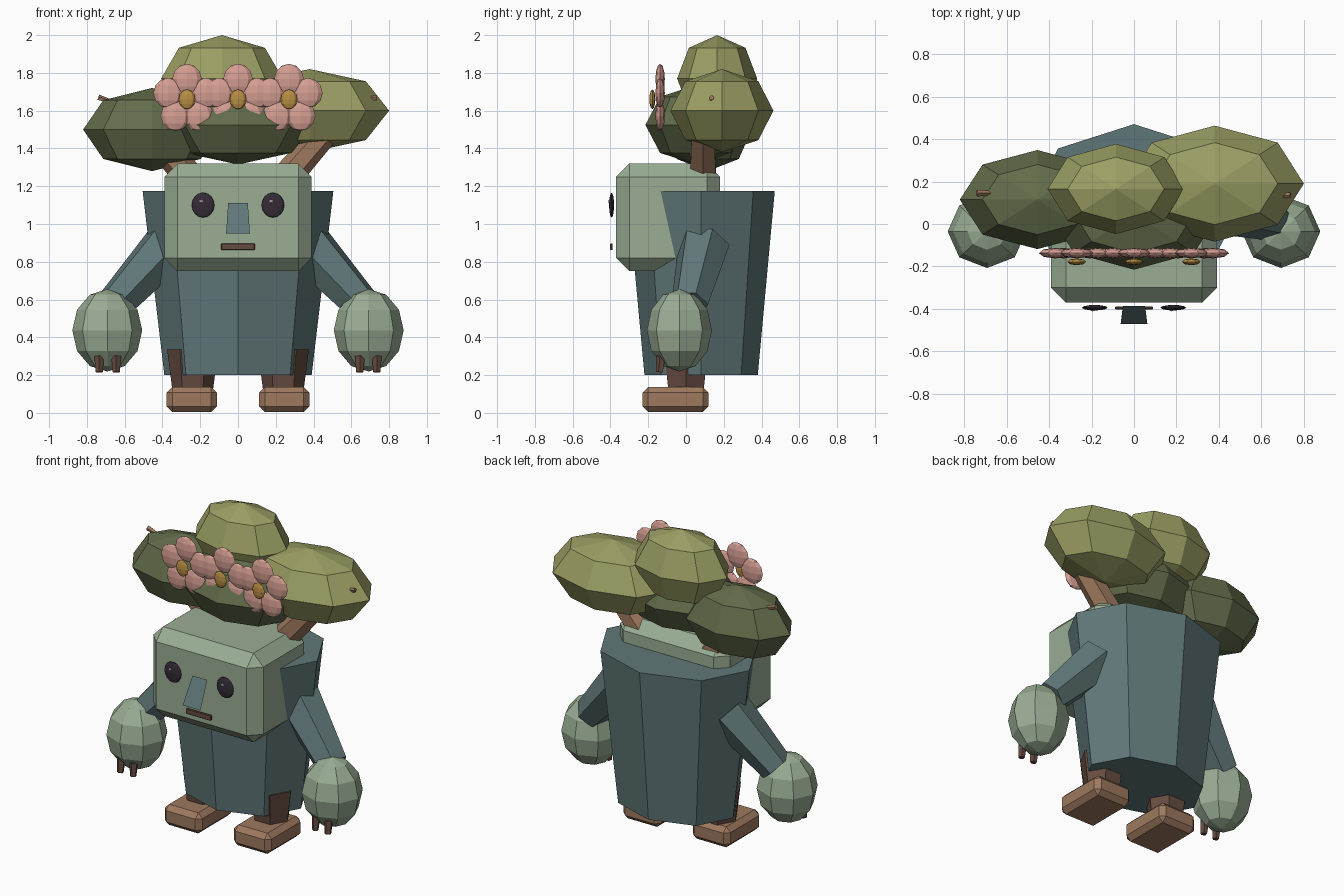
import bpy, bmesh, math
from mathutils import Vector, Matrix

if "Cube" in bpy.data.objects:
    bpy.data.objects.remove(bpy.data.objects["Cube"])


def mat(name, r, g, b):
    m = bpy.data.materials.new(name)
    lin = [((c / 255 + 0.055) / 1.055) ** 2.4 for c in (r, g, b)]
    m.diffuse_color = (*lin, 1)
    m.use_nodes = True
    m.node_tree.nodes["Principled BSDF"].inputs["Base Color"].default_value = m.diffuse_color
    return m


SKIN = mat("pale_sage", 154, 173, 148)
COAT = mat("slate_teal", 96, 119, 120)
LEAF_DARK = mat("dark_moss", 98, 108, 74)
LEAF_LIGHT = mat("light_olive", 156, 159, 100)
WOOD = mat("wood_brown", 158, 121, 94)
BARK = mat("dark_bark", 102, 76, 65)
PETAL = mat("petal_pink", 214, 159, 147)
GOLD = mat("gold", 184, 142, 68)
EYE = mat("eye_black", 52, 43, 54)
GLINT = mat("eye_glint", 170, 165, 170)


def finish(bm, name, material):
    bmesh.ops.recalc_face_normals(bm, faces=bm.faces[:])
    me = bpy.data.meshes.new(name)
    bm.to_mesh(me)
    bm.free()
    me.materials.append(material)
    ob = bpy.data.objects.new(name, me)
    bpy.context.collection.objects.link(ob)
    return ob


def ball(name, center, radii, material, seg=8, rings=6):
    bm = bmesh.new()
    m = Matrix.Translation(center) @ Matrix.Diagonal((*radii, 1))
    bmesh.ops.create_uvsphere(bm, u_segments=seg, v_segments=rings, radius=1, matrix=m)
    return finish(bm, name, material)


def limb(name, a, b, ra, rb, material, sides=6, spin=0.0):
    """Tapered prism from point a to point b."""
    a, b = Vector(a), Vector(b)
    d = b - a
    rot = d.to_track_quat('Z', 'Y').to_matrix().to_4x4()
    m = Matrix.Translation((a + b) / 2) @ rot @ Matrix.Rotation(spin, 4, 'Z')
    bm = bmesh.new()
    bmesh.ops.create_cone(bm, cap_ends=True, segments=sides, radius1=ra,
                          radius2=rb, depth=d.length, matrix=m)
    return finish(bm, name, material)


def box(name, lo, hi, material, bevel=0.0):
    lo, hi = Vector(lo), Vector(hi)
    bm = bmesh.new()
    m = Matrix.Translation((lo + hi) / 2) @ Matrix.Diagonal((*(hi - lo), 1))
    bmesh.ops.create_cube(bm, size=1, matrix=m)
    if bevel:
        bmesh.ops.bevel(bm, geom=bm.edges[:], offset=bevel, segments=1,
                        affect='EDGES', profile=0.5)
    return finish(bm, name, material)


# Body: flared octagonal coat, wider at the shoulders
bm = bmesh.new()
rings = []
for z, rx, ry in ((0.2, 0.39, 0.30), (1.175, 0.505, 0.39)):
    rings.append([bm.verts.new((rx * math.cos(i * math.pi / 4),
                                0.08 + ry * math.sin(i * math.pi / 4), z))
                  for i in range(8)])
for i in range(8):
    j = (i + 1) % 8
    bm.faces.new((rings[0][i], rings[0][j], rings[1][j], rings[1][i]))
bm.faces.new(rings[0])
bm.faces.new(rings[1])
finish(bm, "body", COAT)

# Head and face
box("head", (-0.39, -0.37, 0.75), (0.39, 0.18, 1.32), SKIN, 0.07)
box("mouth", (-0.09, -0.402, 0.862), (0.09, -0.388, 0.897), BARK, 0.004)
bm = bmesh.new()
bm.faces.new([bm.verts.new(p) for p in ((-0.063, -0.47, 0.95), (0.063, -0.47, 0.95),
                                        (0.052, -0.385, 1.11), (-0.052, -0.385, 1.11))])
nose = finish(bm, "nose", COAT)
if nose.data.polygons[0].normal.y > 0:
    nose.data.flip_normals()

# Paired parts
for s, side in ((-1, "left"), (1, "right")):
    ball(side + "_eye", (s * 0.185, -0.394, 1.10), (0.06, 0.013, 0.066), EYE, 12, 8)
    ball(side + "_eye_glint", (s * 0.185 - 0.01, -0.406, 1.12), (0.01, 0.005, 0.01), GLINT, 6, 4)
    limb(side + "_arm", (s * 0.365, 0.095, 0.89), (s * 0.655, 0.02, 0.575),
         0.14, 0.10, COAT, 6, math.pi / 6)
    ball(side + "_hand", (s * 0.692, -0.035, 0.437), (0.185, 0.172, 0.218), SKIN)
    for k, x in enumerate((0.645, 0.735)):
        limb(f"{side}_claw_{k}", (s * x, -0.13, 0.30), (s * x, -0.14, 0.215),
             0.027, 0.02, BARK, 5)
    limb(side + "_leg", (s * 0.24, 0.0, 0.10), (s * 0.24, 0.0, 0.335),
         0.105, 0.135, BARK, 6, math.pi / 6 if s > 0 else -math.pi / 6)
    box(side + "_foot", (s * 0.245 - 0.133, -0.23, 0.005), (s * 0.245 + 0.133, 0.12, 0.137),
        WOOD, 0.03)
    limb(side + "_branch", (s * 0.25, 0.09, 1.24), (s * 0.46, 0.09, 1.48),
         0.08, 0.07, WOOD, 6)

# Foliage clumps
ball("left_foliage", (-0.455, 0.115, 1.50), (0.365, 0.233, 0.22), LEAF_DARK, 8, 4)
ball("middle_foliage", (0, 0.05, 1.525), (0.40, 0.265, 0.21), LEAF_DARK, 8, 4)
ball("top_foliage", (-0.085, 0.165, 1.77), (0.322, 0.212, 0.23), LEAF_LIGHT, 8, 4)
ball("right_foliage", (0.38, 0.19, 1.60), (0.42, 0.273, 0.22), LEAF_LIGHT, 8, 4)
limb("left_twig", (-0.74, 0.145, 1.67), (-0.68, 0.145, 1.65), 0.016, 0.012, WOOD, 5)
limb("right_twig", (0.735, 0.135, 1.668), (0.68, 0.135, 1.66), 0.014, 0.012, WOOD, 5)

# Row of flowers: five flat petals around a gold centre
for f, x in enumerate((-0.27, 0, 0.27)):
    for p in range(5):
        a = math.pi / 2 + p * math.tau / 5
        ball(f"flower_{f}_petal_{p}", (x + 0.105 * math.cos(a), -0.137, 1.66 + 0.108 * math.sin(a)),
             (0.078, 0.025, 0.08), PETAL)
    ball(f"flower_{f}_centre", (x, -0.178, 1.66), (0.044, 0.016, 0.052), GOLD)
